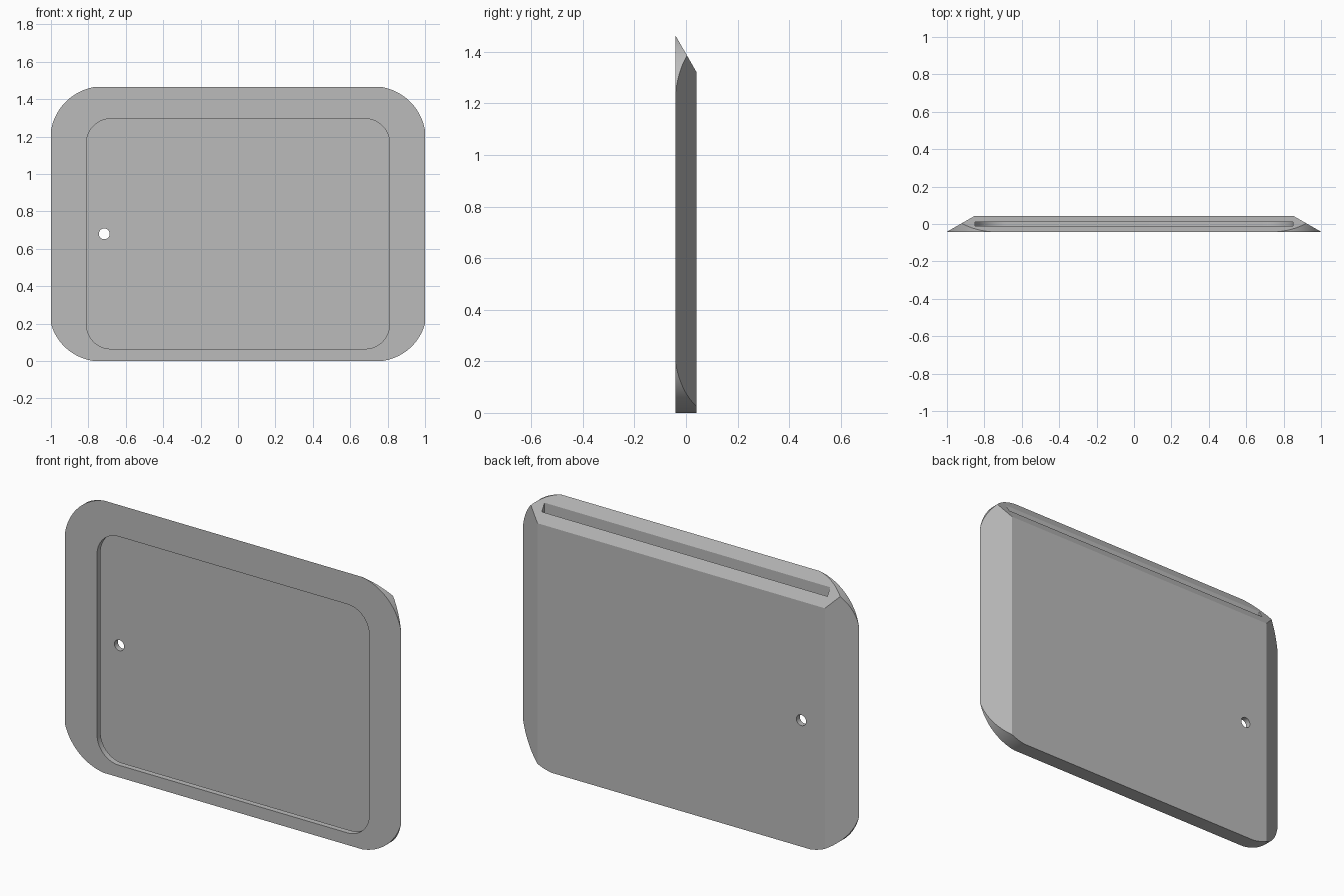
import bpy
import bmesh
from math import cos, sin, pi, radians

cube = bpy.data.objects.get("Cube")
if cube:
    bpy.data.objects.remove(cube, do_unlink=True)

W, H, T = 1.0, 1.465, 0.0415      # half width, height, half thickness
SLOPE = 0.145                     # inset of the slanted edges at the back

grey = bpy.data.materials.new("plain grey")
grey.use_nodes = True
colour = (0.5, 0.5, 0.5, 1)
grey.diffuse_color = colour
grey.node_tree.nodes["Principled BSDF"].inputs["Base Color"].default_value = colour


def loft(name, front, back, y0, y1):
    """Solid between a front and a back outline, each a list of (x, z)."""
    bm = bmesh.new()
    a = [bm.verts.new((x, y0, z)) for x, z in front]
    b = [bm.verts.new((x, y1, z)) for x, z in back]
    bm.faces.new(a)
    bm.faces.new(b[::-1])
    n = len(a)
    for i in range(n):
        j = (i + 1) % n
        bm.faces.new((a[i], b[i], b[j], a[j]))
    bmesh.ops.recalc_face_normals(bm, faces=bm.faces)
    mesh = bpy.data.meshes.new(name)
    bm.to_mesh(mesh)
    bm.free()
    mesh.materials.append(grey)
    ob = bpy.data.objects.new(name, mesh)
    bpy.context.collection.objects.link(ob)
    return ob


def arc(cx, cz, r, start, sweep=90, steps=24):
    angles = [radians(start + sweep * i / steps) for i in range(steps + 1)]
    return [(cx + r * cos(t), cz + r * sin(t)) for t in angles]


def mirrored(right):
    """Close a right-hand half outline with its mirror image."""
    return right + [(-x, z) for x, z in reversed(right)]


def rounded(half, z0, z1, r):
    return mirrored(arc(half - r, z0 + r, r, -90) + arc(half - r, z1 - r, r, 0))


# Plate with slanted sides and top, flat base
holder = loft("display_frame",
              mirrored([(W, 0), (W, H)]),
              mirrored([(W - SLOPE, 0), (W - SLOPE, H - SLOPE)]), -T, T)

# Straight-through rounding of the four corners
corners = mirrored(arc(0.735, 0.273, 0.275, -90) + arc(0.72, H - 0.28, 0.284, 0))
rounding = loft("corner_rounding", corners, corners, -0.2, 0.2)

# Pocket that a sheet slides into from the top
pocket_shape = mirrored(arc(0.68, 0.195, 0.17, -90) + [(0.85, 1.7)])
pocket = loft("sheet_pocket", pocket_shape, pocket_shape, -0.011, 0.012)

# Window in the front lip
window_shape = rounded(0.81, 0.065, 1.295, 0.13)
window = loft("front_window", window_shape, window_shape, -0.2, 0.0)

# Push-out hole through the back wall
hole_shape = arc(-0.715, 0.68, 0.029, 0, 345, 23)
hole = loft("push_hole", hole_shape, hole_shape, 0.0, 0.2)

cutters = [(rounding, 'INTERSECT'), (pocket, 'DIFFERENCE'),
           (window, 'DIFFERENCE'), (hole, 'DIFFERENCE')]
for cutter, operation in cutters:
    mod = holder.modifiers.new(cutter.name, 'BOOLEAN')
    mod.operation = operation
    mod.solver = 'EXACT'
    mod.object = cutter

# Bake the cuts and drop the cutters
graph = bpy.context.evaluated_depsgraph_get()
baked = bpy.data.meshes.new_from_object(holder.evaluated_get(graph))
holder.modifiers.clear()
holder.data = baked
for cutter, _ in cutters:
    bpy.data.objects.remove(cutter, do_unlink=True)

bpy.ops.object.select_all(action='DESELECT')
holder.select_set(True)
bpy.context.view_layer.objects.active = holder
bpy.ops.object.shade_smooth_by_angle(angle=radians(16))
